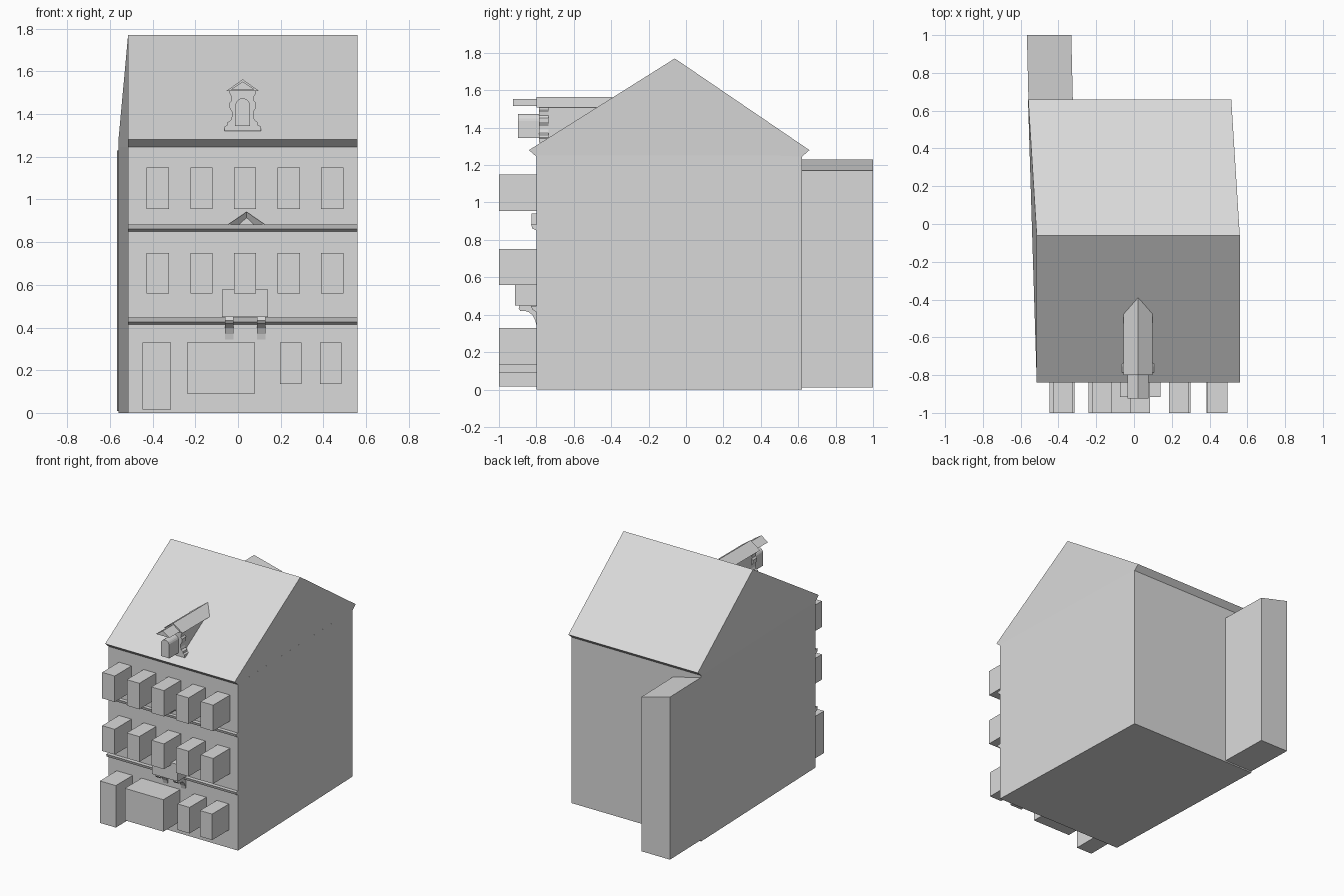
import bpy, math

if "Cube" in bpy.data.objects:
    bpy.data.objects.remove(bpy.data.objects["Cube"])

stone = bpy.data.materials.new("light_grey")
stone.diffuse_color = (0.7, 0.7, 0.7, 1)
stone.use_nodes = True
stone.node_tree.nodes["Principled BSDF"].inputs["Base Color"].default_value = stone.diffuse_color


def mesh(name, verts, faces):
    me = bpy.data.meshes.new(name)
    me.from_pydata(verts, [], faces)
    me.materials.append(stone)
    ob = bpy.data.objects.new(name, me)
    bpy.context.collection.objects.link(ob)
    # consistent outward normals
    import bmesh
    bm = bmesh.new()
    bm.from_mesh(me)
    bmesh.ops.recalc_face_normals(bm, faces=bm.faces)
    bm.to_mesh(me)
    bm.free()
    return ob


def loft(name, a, b):
    """Solid between two matching outlines."""
    n = len(a)
    sides = [(i, (i + 1) % n, n + (i + 1) % n, n + i) for i in range(n)]
    return mesh(name, a + b, sides + [tuple(range(n)), tuple(range(n, 2 * n))])


def prism_x(name, yz, x0, x1, shift=lambda y, z: 0):
    return loft(name, [(x0 + shift(y, z), y, z) for y, z in yz],
                [(x1 + shift(y, z), y, z) for y, z in yz])


def prism_y(name, xz, y0, y1):
    return loft(name, [(x, y0, z) for x, z in xz], [(x, y1, z) for x, z in xz])


def box(name, x0, x1, y0, y1, z0, z1):
    return prism_y(name, [(x0, z0), (x1, z0), (x1, z1), (x0, z1)], y0, y1)


X0, X1, WALL = -0.515, 0.56, -0.8


def skew(y, z):
    # the rear of the house leans towards -x
    return -0.045 if y > 0 else 0


# House body and gabled roof
prism_x("house_walls", [(WALL, 0), (WALL, 1.25), (0.62, 1.25), (0.62, 0)], X0, X1, skew)
prism_x("roof", [(WALL, 1.245), (-0.84, 1.28), (-0.06, 1.77), (0.66, 1.28), (0.62, 1.245)],
        X0, X1, skew)

# Rear annex with a lean-to top
loft("rear_annex",
     [(-0.558, 0.62, 0.01), (-0.323, 0.62, 0.01), (-0.323, 0.62, 1.17), (-0.558, 0.62, 1.23)],
     [(-0.567, 1.0, 0.01), (-0.332, 1.0, 0.01), (-0.332, 1.0, 1.17), (-0.567, 1.0, 1.23)])

# Floor mouldings, undercut below
for z in (0.415, 0.85):
    prism_x("floor_moulding", [(WALL, z), (-0.822, z + 0.012), (-0.828, z + 0.032), (WALL, z + 0.032)], X0, X1)

# Projecting upper windows, two rows of five
for z0, z1 in ((0.56, 0.75), (0.955, 1.15)):
    for i in range(5):
        xc = -0.376 + i * 0.2045
        box("upper_window", xc - 0.052, xc + 0.052, -1, WALL, z0, z1)

# Ground floor openings
box("door", -0.447, -0.315, -1, WALL, 0.015, 0.33)
box("shop_window", -0.24, 0.08, -1, WALL, 0.09, 0.33)
for x in (0.197, 0.384):
    box("ground_window", x, x + 0.101, -1, WALL, 0.135, 0.33)

# Balcony on two scroll brackets
box("balcony", -0.075, 0.14, -0.915, WALL, 0.45, 0.577)
bracket = [(WALL, 0.345), (-0.806, 0.37), (-0.82, 0.397), (-0.84, 0.414), (-0.862, 0.42),
           (-0.885, 0.419), (-0.895, 0.433), (-0.89, 0.45), (WALL, 0.45)]
for x in (-0.062, 0.088):
    prism_x("balcony_bracket", bracket, x, x + 0.04)

# Small pediment with a slanting inner edge
outer = [(-0.05, 0.88), (0.13, 0.88), (0.04, 0.942)]
inner = [(0.005, 0.882), (0.075, 0.882), (0.04, 0.915)]
mesh("pediment",
     [(x, WALL, z) for x, z in outer] + [(x, -0.825, z) for x, z in outer]
     + [(x, WALL - 0.003, z) for x, z in inner],
     [(1, 2, 5, 4), (2, 0, 3, 5), (4, 5, 8, 7), (5, 3, 6, 8), (3, 4, 7, 6), (0, 1, 4, 3), (6, 7, 8)])

# Dormer: core, scrolled front, base, roof, projecting gable and arched window
C = 0.022
box("dormer_core", C - 0.05, C + 0.05, -0.74, -0.45, 1.33, 1.512)
half = [(0.085, 1.32), (0.085, 1.342), (0.072, 1.348), (0.07, 1.362), (0.056, 1.372),
        (0.05, 1.39), (0.05, 1.41), (0.062, 1.43), (0.062, 1.452), (0.052, 1.465),
        (0.054, 1.485), (0.062, 1.498), (0.062, 1.51)]
prism_y("dormer_scroll_front",
        [(C + x, z) for x, z in half] + [(C - x, z) for x, z in reversed(half)], -0.785, -0.735)
prism_y("dormer_roof", [(C - 0.077, 1.508), (C + 0.077, 1.508), (C, 1.563)], WALL, -0.392)
prism_y("dormer_gable", [(C - 0.056, 1.515), (C + 0.056, 1.515), (C, 1.552)], -0.925, WALL)
arch = [(C - 0.035, 1.345), (C + 0.035, 1.345)] + [
    (C + 0.035 * math.cos(a * math.pi / 10), 1.437 + 0.037 * math.sin(a * math.pi / 10)) for a in range(11)]
prism_y("dormer_window", arch, -0.897, -0.745)
